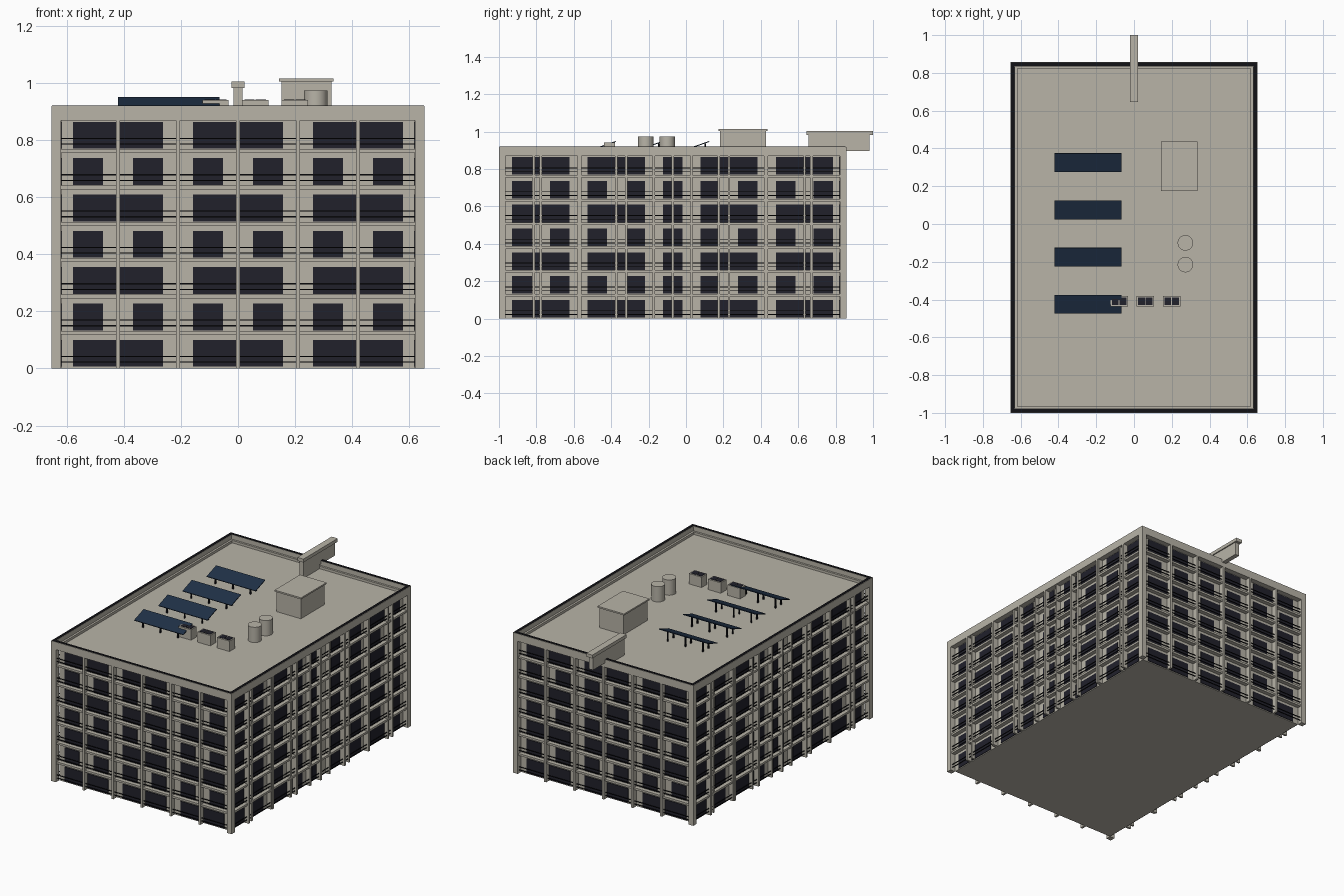
import bpy, bmesh, math
from mathutils import Matrix, Vector

if "Cube" in bpy.data.objects:
    bpy.data.objects.remove(bpy.data.objects["Cube"], do_unlink=True)


def material(name, rgb):
    m = bpy.data.materials.new(name)
    m.use_nodes = True
    m.diffuse_color = (*rgb, 1)
    bsdf = m.node_tree.nodes["Principled BSDF"]
    bsdf.inputs["Base Color"].default_value = (*rgb, 1)
    bsdf.inputs["Roughness"].default_value = 0.8
    return m


CONCRETE = material("warm concrete", (0.48, 0.455, 0.39))
GLASS = material("dark glass", (0.015, 0.015, 0.024))
BLACK = material("black metal", (0.006, 0.006, 0.008))
SOLAR = material("navy solar", (0.014, 0.03, 0.062))

CY = -0.0715              # middle of the block along y
HX, HY = 0.653, 0.9285    # half sizes of the block
RECESS = 0.035            # depth of the balconies
FLOOR, FLOORS = 0.1272, 7
EAVES, TOP, DECK = 0.888, 0.92, 0.872


class Part:
    """Collects boxes and cylinders into one named object."""

    def __init__(self, name, mat):
        self.name, self.mat, self.bm = name, mat, bmesh.new()

    def box(self, x0, x1, y0, y1, z0, z1, tilt=0):
        mid = Vector(((x0 + x1) / 2, (y0 + y1) / 2, (z0 + z1) / 2))
        size = Matrix.Diagonal((x1 - x0, y1 - y0, z1 - z0, 1))
        bmesh.ops.create_cube(self.bm, size=1, matrix=Matrix.Translation(mid)
                              @ Matrix.Rotation(tilt, 4, 'X') @ size)

    def cylinder(self, x, y, r, z0, z1):
        bmesh.ops.create_cone(self.bm, cap_ends=True, segments=32, radius1=r, radius2=r,
                              depth=z1 - z0, matrix=Matrix.Translation((x, y, (z0 + z1) / 2)))

    def on_side(self, side, u0, u1, d0, d1, z0, z1):
        """Box on a facade: u runs along it, d is the inset from the outer plane."""
        axis, s = side
        if axis == 'Y':
            a, b = sorted((CY + s * (HY - d0), CY + s * (HY - d1)))
            self.box(u0, u1, a, b, z0, z1)
        else:
            a, b = sorted((s * (HX - d0), s * (HX - d1)))
            self.box(a, b, CY + u0, CY + u1, z0, z1)

    def ring(self, d0, d1, z0, z1):
        """Rectangular band round the block, between two insets."""
        for s in (-1, 1):
            self.on_side(('Y', s), d0 - HX, HX - d0, d0, d1, z0, z1)
            self.on_side(('X', s), d1 - HY, HY - d1, d0, d1, z0, z1)

    def done(self, smooth=False):
        me = bpy.data.meshes.new(self.name)
        self.bm.to_mesh(me)
        self.bm.free()
        me.materials.append(self.mat)
        ob = bpy.data.objects.new(self.name, me)
        bpy.context.collection.objects.link(ob)
        if smooth:
            bpy.ops.object.select_all(action='DESELECT')
            ob.select_set(True)
            bpy.context.view_layer.objects.active = ob
            bpy.ops.object.shade_smooth_by_angle(angle=math.radians(35))


# Recessed core with the roof deck on top
core = Part("core_walls", CONCRETE)
core.box(RECESS - HX, HX - RECESS, CY - HY + RECESS, CY + HY - RECESS, 0, DECK)
core.done()

# Balcony slabs round every floor
slabs = Part("balcony_slabs", CONCRETE)
for k in range(1, FLOORS):
    slabs.ring(0.008, RECESS, k * FLOOR - 0.009, k * FLOOR + 0.004)
slabs.done()

# Parapet with its dark coping
parapet = Part("parapet", CONCRETE)
parapet.ring(0, RECESS, EAVES - 0.02, EAVES)
parapet.ring(0, 0.022, EAVES, TOP - 0.002)
parapet.done()
coping = Part("parapet_coping", BLACK)
coping.ring(0.003, 0.02, TOP - 0.002, TOP)
coping.done()

# Corner posts
posts = Part("corner_posts", CONCRETE)
for sx in (-1, 1):
    for sy in (-1, 1):
        x, y = sx * (HX - 0.017), CY + sy * (HY - 0.017)
        posts.box(x - 0.017, x + 0.017, y - 0.017, y + 0.017, 0, EAVES)
posts.done()

# Facades: columns, partitions and windows
columns = Part("facade_columns", CONCRETE)
partitions = Part("balcony_partitions", CONCRETE)
windows = Part("windows", GLASS)


def facade(side, bays, pitch, column_us):
    for u in column_us:
        columns.on_side(side, u - 0.007, u + 0.007, 0, RECESS, 0, EAVES)
    for i in range(1, bays):
        u = (i - bays / 2) * pitch
        partitions.on_side(side, u - 0.006, u + 0.006, 0.006, RECESS, 0, EAVES)
    for i in range(bays):
        u = (i + 0.5 - bays / 2) * pitch
        # neighbouring bays share one wide window on alternate floors
        j = i if i < bays / 2 or bays % 2 == 0 else bays - 1 - i
        grow = 1 if j % 2 == 0 else -1
        if j != i:
            grow = -grow
        if bays % 2 and i == bays // 2:
            grow = 0
        for k in range(FLOORS):
            a, b = u - 0.0525, u + 0.0525
            if k % 2 == 0 and grow > 0:
                b = u + pitch / 2
            elif k % 2 == 0 and grow < 0:
                a = u - pitch / 2
            windows.on_side(side, a, b, RECESS - 0.004, RECESS + 0.002,
                            k * FLOOR + 0.006, k * FLOOR + 0.1)


for s in (-1, 1):
    facade(('Y', s), 6, 0.21, [0.21 * k for k in range(-2, 3)])
    facade(('X', s), 9, 0.2013, [0.2475 * k for k in range(-3, 4)])
for p in (columns, partitions, windows):
    p.done()

# Thin balcony rails
rails = Part("balcony_rails", BLACK)
for k in range(FLOORS):
    for h in (0.022, 0.042):
        rails.ring(0.012, 0.016, k * FLOOR + h - 0.002, k * FLOOR + h + 0.002)
rails.done()

# Solar panels tilted towards the front, on short legs
panels = Part("solar_panels", SOLAR)
legs = Part("solar_panel_legs", BLACK)
for k in range(4):
    y = 0.325 - 0.25 * k
    panels.box(-0.42, -0.065, y - 0.052, y + 0.052, 0.927, 0.932, tilt=0.34)
    for x in (-0.37, -0.2425, -0.115):
        legs.box(x - 0.004, x + 0.004, y + 0.024, y + 0.032, DECK, 0.936)
        legs.box(x - 0.004, x + 0.004, y - 0.034, y - 0.026, DECK, 0.916)
panels.done()
legs.done()

# Cooling units with two dark vents each
units = Part("cooling_units", CONCRETE)
vents = Part("cooling_vents", GLASS)
for x in (-0.079, 0.06, 0.199):
    units.box(x - 0.046, x + 0.046, -0.438, -0.38, DECK, 0.94)
    for dx in (-0.02, 0.02):
        vents.box(x + dx - 0.018, x + dx + 0.018, -0.43, -0.388, 0.939, 0.942)
units.done()
vents.done()

# Water tanks
tanks = Part("water_tanks", CONCRETE)
for y in (-0.1, -0.215):
    tanks.cylinder(0.272, y, 0.041, DECK, 0.972)
tanks.done(smooth=True)

# Stair house with an overhanging lid
house = Part("stair_house", CONCRETE)
house.box(0.152, 0.328, 0.182, 0.428, DECK, 1.004)
house.box(0.143, 0.335, 0.174, 0.437, 1.004, 1.014)
house.done()

# Capped fin wall projecting over the back edge
fin = Part("roof_fin", CONCRETE)
fin.box(-0.015, 0.015, 0.655, 0.982, 0.897, 0.982)
fin.box(-0.015, 0.015, 0.655, CY + HY - RECESS, DECK, 0.897)
fin.box(-0.022, 0.022, 0.645, 1.0, 0.982, 1.004)
fin.done()
